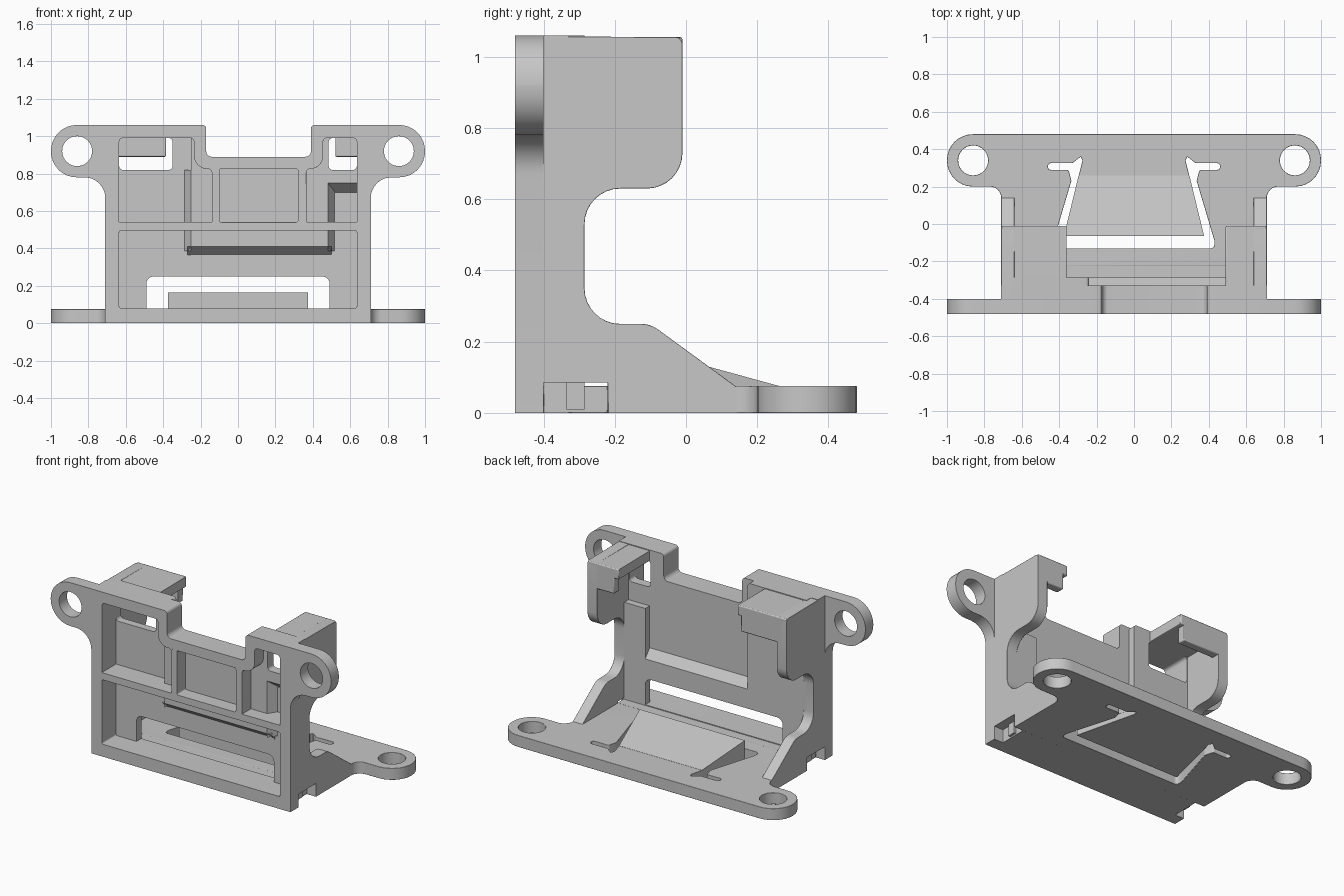
import bpy, bmesh, math
from mathutils import Vector

cube = bpy.data.objects.get("Cube")
if cube:
    bpy.data.objects.remove(cube)

GREY = (0.57, 0.57, 0.57, 1)
plastic = bpy.data.materials.new("grey_plastic")
plastic.use_nodes = True
plastic.diffuse_color = GREY
plastic.node_tree.nodes["Principled BSDF"].inputs["Base Color"].default_value = GREY


def rounded(points, steps=8):
    """Outline from (u, v) or (u, v, fillet radius) corners."""
    out = []
    for i, p in enumerate(points):
        c = Vector(p[:2])
        r = p[2] if len(p) > 2 else 0
        if not r:
            out.append(c)
            continue
        a = (Vector(points[i - 1][:2]) - c).normalized()
        b = (Vector(points[(i + 1) % len(points)][:2]) - c).normalized()
        half = math.acos(max(-1, min(1, a.dot(b)))) / 2
        reach = r / math.tan(half)
        centre = c + (a + b).normalized() * (r / math.sin(half))
        start, end = c + a * reach - centre, c + b * reach - centre
        first = math.atan2(start.y, start.x)
        sweep = math.atan2(end.y, end.x) - first
        sweep = (sweep + math.pi) % math.tau - math.pi
        for k in range(steps + 1):
            t = first + sweep * k / steps
            out.append(centre + r * Vector((math.cos(t), math.sin(t))))
    return out


def circle(u, v, r, n=40):
    return [Vector((u + r * math.cos(math.tau * k / n), v + r * math.sin(math.tau * k / n)))
            for k in range(n)]


def box(u0, v0, u1, v1, r=0.0):
    return rounded([(u0, v0, r), (u1, v0, r), (u1, v1, r), (u0, v1, r)])


def finish(name, bm, bevel):
    bmesh.ops.recalc_face_normals(bm, faces=bm.faces)
    mesh = bpy.data.meshes.new(name)
    bm.to_mesh(mesh)
    bm.free()
    mesh.materials.append(plastic)
    ob = bpy.data.objects.new(name, mesh)
    bpy.context.collection.objects.link(ob)
    if bevel:
        mod = ob.modifiers.new("soft_edges", "BEVEL")
        mod.width, mod.segments = bevel, 2
        mod.limit_method, mod.angle_limit = "ANGLE", math.radians(35)
    bpy.ops.object.select_all(action="DESELECT")
    ob.select_set(True)
    bpy.context.view_layer.objects.active = ob
    bpy.ops.object.shade_smooth_by_angle(angle=math.radians(30))


def prism(name, axis, w0, w1, outline, holes=(), bevel=0.0):
    """Flat outline with holes, extruded along an axis from w0 to w1."""
    curve = bpy.data.curves.new(name, "CURVE")
    curve.dimensions, curve.fill_mode = "2D", "BOTH"
    curve.extrude = abs(w1 - w0) / 2
    for loop in [outline, *holes]:
        sp = curve.splines.new("POLY")
        sp.points.add(len(loop) - 1)
        for pt, co in zip(sp.points, loop):
            pt.co = (co[0], co[1], 0, 1)
        sp.use_cyclic_u = True
    tmp = bpy.data.objects.new(name + "_path", curve)
    bpy.context.collection.objects.link(tmp)
    deps = bpy.context.evaluated_depsgraph_get()
    raw = bpy.data.meshes.new_from_object(tmp.evaluated_get(deps))
    bm = bmesh.new()
    bm.from_mesh(raw)
    bpy.data.objects.remove(tmp)
    bpy.data.meshes.remove(raw)
    bmesh.ops.remove_doubles(bm, verts=bm.verts, dist=0.0005)
    mid = (w0 + w1) / 2
    for v in bm.verts:
        a, b, w = v.co.x, v.co.y, v.co.z + mid
        v.co = {"X": (w, a, b), "Y": (a, w, b), "Z": (a, b, w)}[axis]
    finish(name, bm, bevel)


def mirrored(half):
    """Right half of a loop, then its mirror image in reverse."""
    return half + [(-p[0], *p[1:]) for p in reversed(half)]


# Front frame with two ears, a top notch and open pockets
TOP, SIDE, EAR = 1.06, 0.71, 0.86
notch = [(0.39, TOP, 0.02), (0.39, 0.89, 0.03), (-0.17, 0.89, 0.03), (-0.17, TOP, 0.02)]
right_ear = [(SIDE, 0), (SIDE, 0.78, 0.11), (1, 0.78, 0.138), (1, TOP, 0.138)]
left_ear = [(-p[0], *p[1:]) for p in reversed(right_ear)]
pockets = [
    box(-0.635, 0.08, 0.635, 0.495, 0.01),
    box(-0.1, 0.54, 0.32, 0.825, 0.01),
    rounded([(-0.635, 0.54), (-0.14, 0.54), (-0.14, 0.825, 0.02), (-0.235, 0.825, 0.07),
             (-0.235, 0.99, 0.02), (-0.635, 0.99, 0.02)]),
    rounded([(0.365, 0.54), (0.635, 0.54), (0.635, 0.99, 0.02), (0.455, 0.99, 0.02),
             (0.455, 0.825, 0.07), (0.365, 0.825, 0.02)]),
]
ear_holes = [circle(s * EAR, 0.92, 0.08) for s in (-1, 1)]
prism("front_frame", "Y", -0.48, -0.40, rounded(right_ear + notch + left_ear),
      pockets + ear_holes, 0.008)

# Deep rim behind the frame, relieved at the bottom corners
CUT, CUT_TOP = 0.645, 0.085
prism("pocket_rim", "Y", -0.42, -0.33, rounded(
    [(CUT, 0), (CUT, CUT_TOP), (SIDE, CUT_TOP), (SIDE, TOP)] + notch
    + [(-SIDE, TOP), (-SIDE, CUT_TOP), (-CUT, CUT_TOP), (-CUT, 0)]), pockets)

# Forward panel and the rear wall around the back recess
right_window = box(0.485, 0.82, 0.635, 0.99, 0.02)
left_window = box(-0.635, 0.82, -0.35, 0.99, 0.02)
prism("forward_panel", "Y", -0.39, -0.33, rounded(
    [(-0.25, 0.41), (0.48, 0.41), (0.48, 0.75), (0.67, 0.75), (0.67, TOP)] + notch
    + [(-0.25, TOP)]), [right_window])
prism("rear_wall", "Y", -0.335, -0.285, rounded(
    [(-0.66, 0.01), (0.66, 0.01), (0.66, 0.70), (0.49, 0.70), (0.49, 0.37), (-0.24, 0.37),
     (-0.24, TOP, 0.02), (-0.66, TOP)]),
    [left_window, rounded([(-0.49, 0.08), (0.49, 0.08), (0.49, 0.25, 0.04), (-0.49, 0.25, 0.04)])])

# Sloped transitions of the panel, front and back
prism("panel_lower_slope", "X", -0.27, 0.50, [(-0.39, 0.41), (-0.33, 0.36), (-0.33, 0.41)])
prism("panel_step_slope", "X", 0.48, 0.66, [(-0.39, 0.75), (-0.33, 0.70), (-0.33, 0.75)])
prism("panel_right_slope", "Z", 0.385, 0.75, [(0.48, -0.39), (0.52, -0.33), (0.48, -0.33)])
prism("panel_left_slope", "Z", 0.385, 0.82, [(-0.25, -0.39), (-0.29, -0.33), (-0.25, -0.33)])
prism("recess_floor_slope", "X", -0.25, 0.50,
      [(-0.34, 0.36), (-0.285, 0.36), (-0.285, 0.375), (-0.33, 0.43), (-0.34, 0.43)])

# Side walls with the round opening and sloped foot; hooked roof blocks
profile = rounded([(-0.44, CUT_TOP), (-0.22, CUT_TOP), (-0.22, 0), (0.16, 0), (0.16, 0.06),
                   (-0.10, 0.25, 0.08), (-0.285, 0.25, 0.1), (-0.285, 0.63, 0.1),
                   (-0.01, 0.63, 0.1), (-0.01, 1.055, 0.02), (-0.44, 1.058)])
for side, s, roof_in, lip_in in (("left", 1, 0.49, 0.52), ("right", -1, 0.36, 0.385)):
    prism(side + "_wall", "X", *sorted((s * 0.64, s * SIDE)), profile, bevel=0.006)
    prism(side + "_roof", "X", *sorted((s * roof_in, s * 0.705)),
          box(-0.42, 0.99, -0.01, 1.055), bevel=0.006)
    prism(side + "_hook", "X", *sorted((s * lip_in, s * 0.68)),
          box(-0.065, 0.89, -0.01, 1.03), bevel=0.006)

# Base plate with rear ears and the slot that frees the spring tongue
base_half = [(SIDE, -0.47), (SIDE, -0.40), (CUT, -0.40), (CUT, -0.22), (SIDE, -0.22),
             (SIDE, 0.2, 0.06), (1, 0.2, 0.138), (1, 0.48, 0.138)]
slot_half = [(0.375, -0.065), (0.305, 0.22), (0.275, 0.34), (0.285, 0.36), (0.33, 0.325),
             (0.46, 0.325, 0.015), (0.46, 0.29, 0.015), (0.35, 0.29, 0.015),
             (0.335, 0.23), (0.43, -0.09), (0.43, -0.13, 0.02)]
prism("base_plate", "Z", 0, 0.075, rounded(mirrored(base_half)),
      [rounded(mirrored(slot_half))] + [circle(s * EAR, 0.34, 0.08) for s in (-1, 1)], 0.008)

# Wedge on the spring tongue
bm = bmesh.new()
for s in (-1, 1):
    for x, y, z in ((0.375, -0.065, 0.04), (0.375, -0.065, 0.165), (0.296, 0.26, 0.076),
                    (0.296, 0.26, 0.04)):
        bm.verts.new((s * x, y, z))
bmesh.ops.convex_hull(bm, input=bm.verts)
finish("tongue_wedge", bm, 0)
